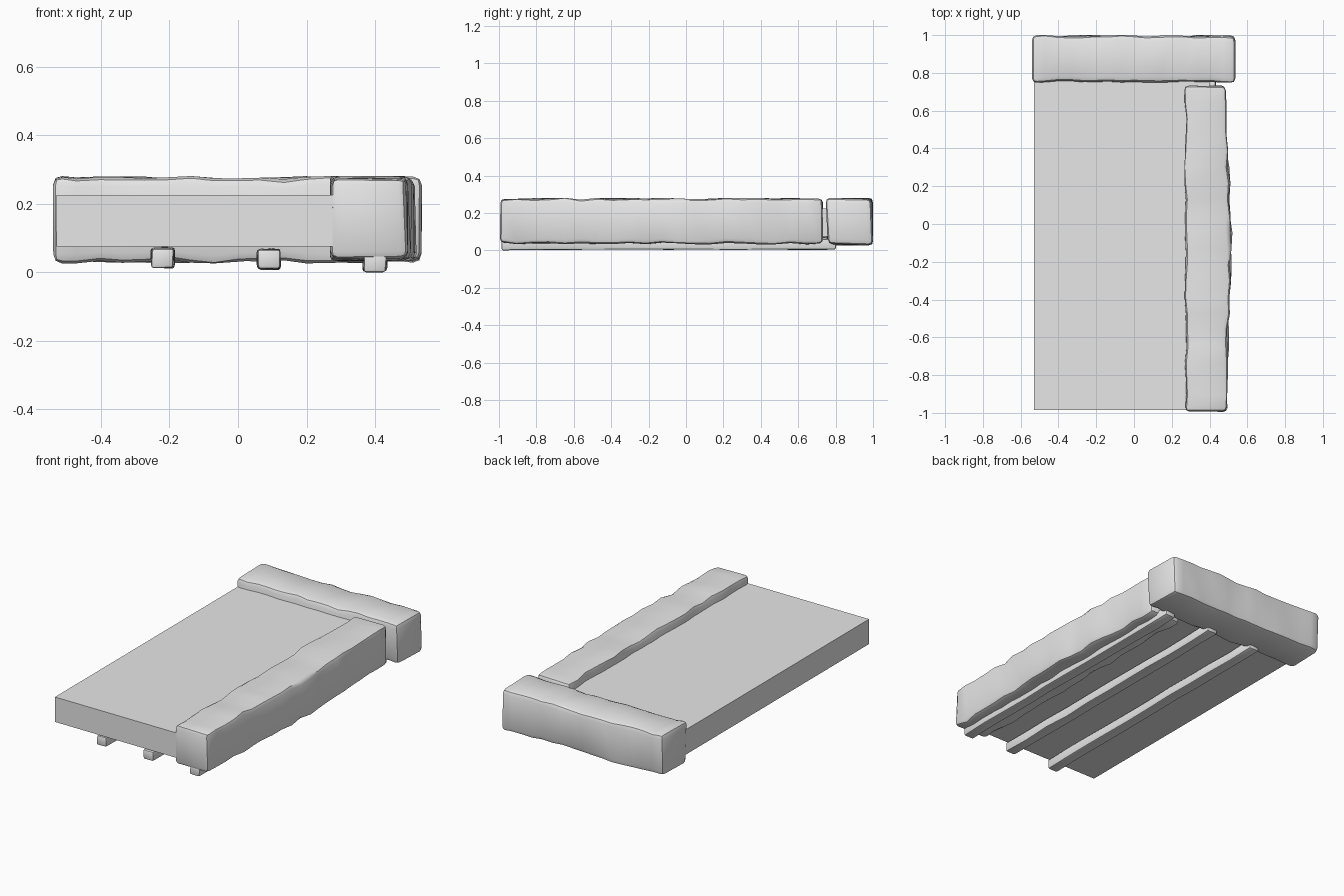
import bpy, bmesh, math
from mathutils import Vector, noise

cube = bpy.data.objects.get("Cube")
if cube:
    bpy.data.objects.remove(cube)

stone = bpy.data.materials.new("grey_stone")
stone.use_nodes = True
colour = (0.8, 0.8, 0.8, 1)
stone.diffuse_color = colour
stone.node_tree.nodes["Principled BSDF"].inputs["Base Color"].default_value = colour


def finish(name, bm, smooth):
    bmesh.ops.recalc_face_normals(bm, faces=bm.faces)
    mesh = bpy.data.meshes.new(name)
    bm.to_mesh(mesh)
    bm.free()
    ob = bpy.data.objects.new(name, mesh)
    bpy.context.collection.objects.link(ob)
    mesh.materials.append(stone)
    if smooth:
        bpy.ops.object.select_all(action="DESELECT")
        ob.select_set(True)
        bpy.context.view_layer.objects.active = ob
        bpy.ops.object.shade_smooth_by_angle(angle=math.radians(35))
    return ob


def box(lo, hi):
    lo, hi = Vector(lo), Vector(hi)
    bm = bmesh.new()
    bmesh.ops.create_cube(bm, size=1)
    for v in bm.verts:
        v.co = (lo + hi) / 2 + v.co * (hi - lo)
    return bm


def rough_beam(name, lo, hi, axis, cuts, chamfer, jitter, bend=None):
    """Chamfered block, sliced along its length and worn unevenly."""
    bm = box(lo, hi)
    bmesh.ops.bevel(bm, geom=bm.edges[:], offset=chamfer, segments=2,
                    profile=0.5, affect="EDGES")
    normal = Vector([float(i == axis) for i in range(3)])
    span = hi[axis] - lo[axis]
    for i in range(1, cuts):
        point = normal * (lo[axis] + span * i / cuts)
        bmesh.ops.bisect_plane(bm, geom=bm.verts[:] + bm.edges[:] + bm.faces[:],
                               plane_co=point, plane_no=normal)
    for v in bm.verts:
        shift = noise.noise_vector(v.co * 9) * jitter
        shift[axis] *= 0.3
        v.co += shift
        if bend:
            bend(v.co)
        for i in range(3):
            v.co[i] = min(max(v.co[i], lo[i] - 0.004), hi[i] + 0.004)
    return finish(name, bm, True)


def bulge(co):
    # The outer face swells towards the middle of its length
    if co.x > 0.4:
        co.x -= 0.035 * min(1, abs(co.y + 0.08) / 0.75) * (1 if co.y > 0 else 0.75)


# Flat deck
finish("deck", box((-0.53, -0.985, 0.075), (0.4, 0.76, 0.225)), False)

# Worn stone kerbs along the back and the left side
rough_beam("back_kerb", (-0.54, 0.752, 0.03), (0.536, 0.996, 0.277), 0, 16, 0.026, 0.012)
rough_beam("side_kerb", (0.272, -0.992, 0.036), (0.517, 0.732, 0.277), 1, 20, 0.022, 0.016, bulge)

# Thin runners beneath the deck, stepping down slightly to the left
for label, x, low in (("right", -0.22, 0.014), ("middle", 0.09, 0.01), ("left", 0.4, 0.004)):
    rough_beam(label + "_runner", (x - 0.033, -0.985, low),
               (x + 0.033, 0.8, low + 0.057), 1, 10, 0.008, 0.006)
